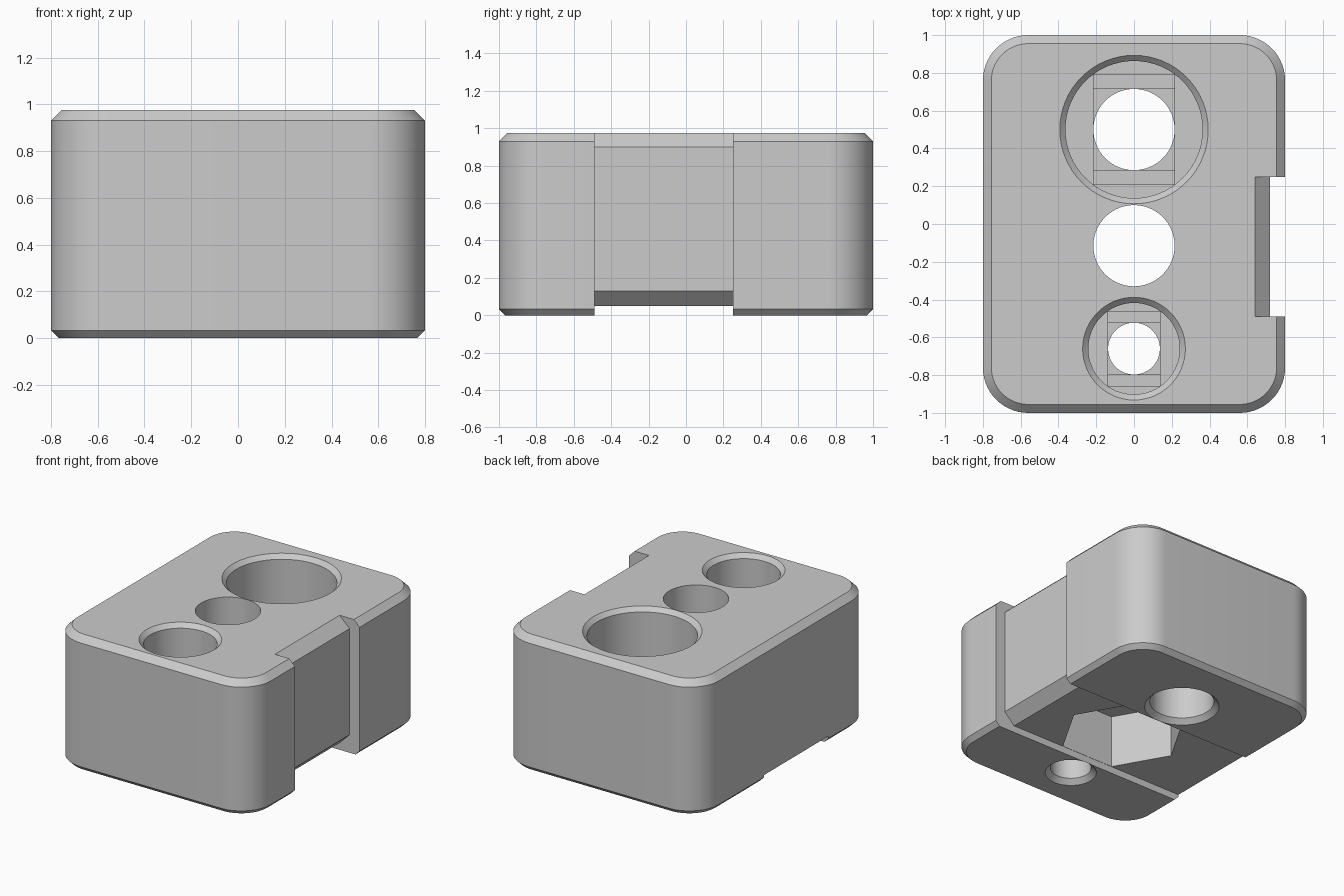
import bpy, bmesh, math

old = bpy.data.objects.get("Cube")
if old:
    bpy.data.objects.remove(old, do_unlink=True)

grey = bpy.data.materials.new("light grey plastic")
grey.use_nodes = True
GREY = (0.6, 0.6, 0.6, 1)
grey.diffuse_color = GREY
grey.node_tree.nodes["Principled BSDF"].inputs["Base Color"].default_value = GREY


def loft(name, rings):
    """Skin a stack of equal point rings and cap both ends."""
    bm = bmesh.new()
    loops = [[bm.verts.new(p) for p in ring] for ring in rings]
    for a, b in zip(loops, loops[1:]):
        for i in range(len(a)):
            j = (i + 1) % len(a)
            bm.faces.new((a[i], a[j], b[j], b[i]))
    bm.faces.new(loops[0][::-1])
    bm.faces.new(loops[-1])
    bmesh.ops.recalc_face_normals(bm, faces=bm.faces)
    mesh = bpy.data.meshes.new(name)
    bm.to_mesh(mesh)
    bm.free()
    mesh.materials.append(grey)
    ob = bpy.data.objects.new(name, mesh)
    bpy.context.collection.objects.link(ob)
    return ob


def rounded_rect(z, inset, radius=0.24, steps=14):
    pts = []
    for k, (sx, sy) in enumerate(((1, 1), (-1, 1), (-1, -1), (1, -1))):
        for i in range(steps + 1):
            a = math.pi / 2 * (k + i / steps)
            r = radius - inset
            pts.append((sx * (0.8 - radius) + r * math.cos(a),
                        sy * (1 - radius) + r * math.sin(a), z))
    return pts


def lathe(name, y, profile, sides=64):
    step = 2 * math.pi / sides
    return loft(name, [[(r * math.cos(i * step), y + r * math.sin(i * step), z)
                        for i in range(sides)] for r, z in profile])


def box(name, y, hx, hy, z0, z1):
    corners = ((hx, hy), (-hx, hy), (-hx, -hy), (hx, -hy))
    return loft(name, [[(px, y + py, z) for px, py in corners] for z in (z0, z1)])


# Chamfered block with rounded corners
block = loft("mounting_block", [rounded_rect(0, 0.033), rounded_rect(0.033, 0),
                                rounded_rect(0.93, 0), rounded_rect(0.975, 0.045)])

# Slot across the underside joined to the side notch
slot = ((-1, -0.1), (-1, 0.05), (0.64, 0.05), (0.72, 0.13),
        (0.72, 0.9), (0.56, 1.05), (1, 1.05), (1, -0.1))
cutters = [loft("slot_cutter", [[(x, y, z) for x, z in slot] for y in (-0.49, 0.25)])]

# Nut pocket and plain hole in the middle
cutters.append(lathe("nut_cutter", -0.12, [(0.425, -0.1), (0.425, 0.435)], 6))
cutters.append(lathe("middle_hole_cutter", -0.115, [(0.215, 0.3), (0.215, 1.1)]))

# Counterbored holes, chamfered at both ends, with stepped floors
FLOOR = 0.48
for name, y, hole, bore in (("large", 0.5, 0.215, 0.363), ("small", -0.66, 0.137, 0.242)):
    cutters.append(lathe(name + "_bore_cutter", y, [
        (hole + 0.045, -0.01), (hole, 0.035), (hole, FLOOR), (bore, FLOOR),
        (bore, 0.945), (bore + 0.04, 0.985)]))
    chord = math.sqrt(bore ** 2 - hole ** 2) - 0.002
    cutters.append(box(name + "_strip_cutter", y, hole, chord, FLOOR - 0.02, FLOOR + 0.01))
    cutters.append(box(name + "_square_cutter", y, hole, hole, FLOOR - 0.04, FLOOR + 0.01))

# Cut everything, then keep only the finished block
bpy.context.view_layer.objects.active = block
for cutter in cutters:
    cutter.hide_render = True
    mod = block.modifiers.new(cutter.name, "BOOLEAN")
    mod.operation = "DIFFERENCE"
    mod.solver = "EXACT"
    mod.object = cutter
    bpy.ops.object.modifier_apply(modifier=mod.name)
    bpy.data.objects.remove(cutter, do_unlink=True)

bpy.ops.object.select_all(action="DESELECT")
block.select_set(True)
bpy.ops.object.shade_smooth_by_angle(angle=math.radians(30))
